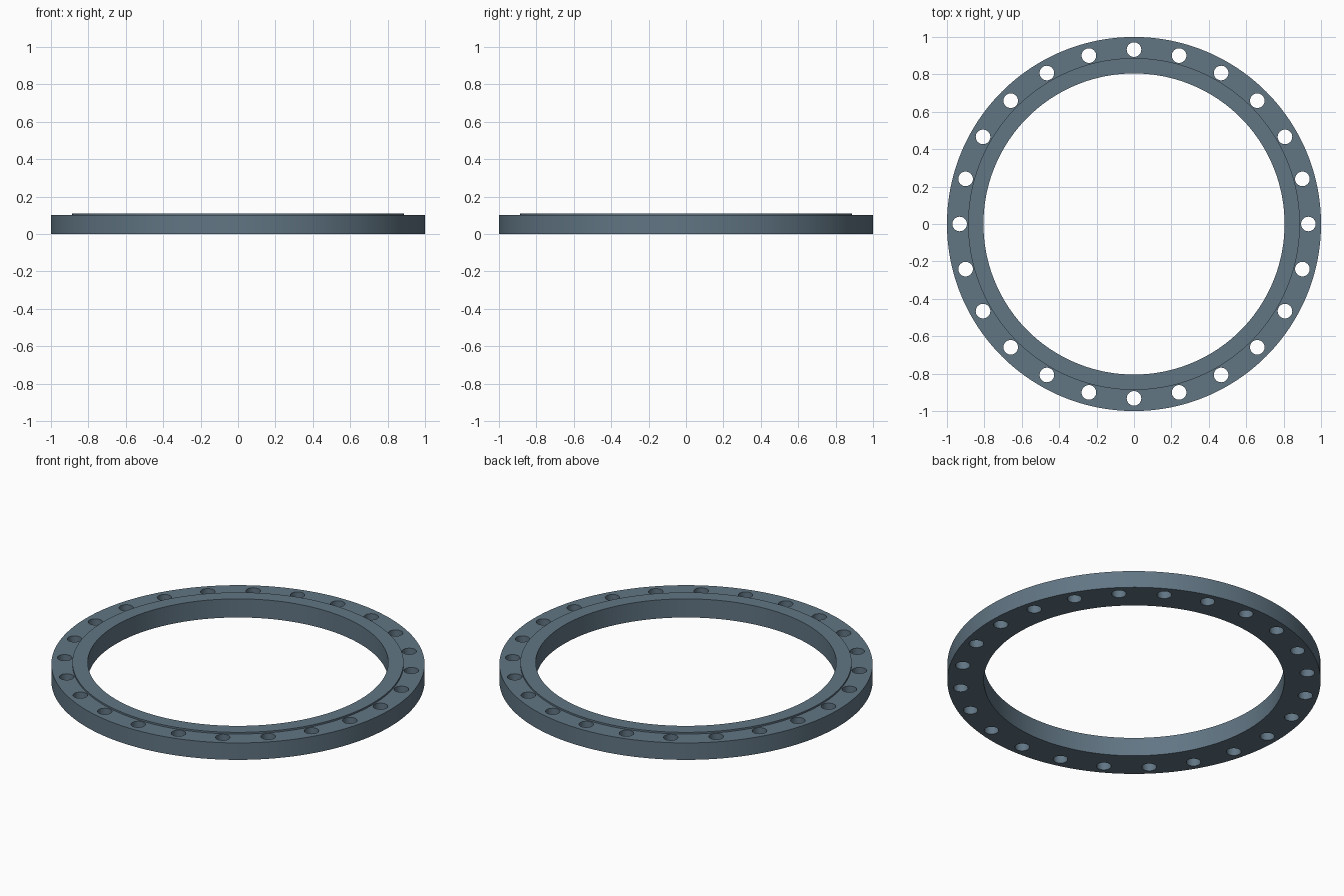
import bpy, bmesh, math
from mathutils import Matrix

if "Cube" in bpy.data.objects:
    bpy.data.objects.remove(bpy.data.objects["Cube"])

SEGMENTS = 192
BOLTS = 24
BOLT_CIRCLE, BOLT_RADIUS = 0.932, 0.039


def add_object(name, bm):
    bmesh.ops.recalc_face_normals(bm, faces=bm.faces)
    mesh = bpy.data.meshes.new(name)
    bm.to_mesh(mesh)
    bm.free()
    obj = bpy.data.objects.new(name, mesh)
    bpy.context.collection.objects.link(obj)
    return obj


# Flange ring: closed (radius, height) profile with raised inner sealing face
profile = [(0.805, 0), (1.0, 0), (1.0, 0.1), (0.887, 0.1), (0.887, 0.11), (0.805, 0.11)]
bm = bmesh.new()
rings = []
for i in range(SEGMENTS):
    a = 2 * math.pi * i / SEGMENTS
    rings.append([bm.verts.new((r * math.cos(a), r * math.sin(a), z)) for r, z in profile])
for i in range(SEGMENTS):
    cur, nxt = rings[i], rings[(i + 1) % SEGMENTS]
    for j in range(len(profile)):
        k = (j + 1) % len(profile)
        bm.faces.new((cur[j], nxt[j], nxt[k], cur[k]))
flange = add_object("flange_ring", bm)

# Bolt hole cutters, evenly spaced on the bolt circle
bm = bmesh.new()
for i in range(BOLTS):
    a = 2 * math.pi * i / BOLTS
    place = Matrix.Translation((BOLT_CIRCLE * math.cos(a), BOLT_CIRCLE * math.sin(a), 0.05))
    bmesh.ops.create_cone(bm, cap_ends=True, segments=40, radius1=BOLT_RADIUS,
                          radius2=BOLT_RADIUS, depth=0.3, matrix=place)
cutter = add_object("bolt_hole_cutter", bm)
cutter.hide_render = True

# Drill the holes, then discard the cutter
drill = flange.modifiers.new("bolt_holes", 'BOOLEAN')
drill.operation = 'DIFFERENCE'
drill.solver = 'EXACT'
drill.object = cutter
bpy.context.view_layer.objects.active = flange
flange.select_set(True)
cutter.select_set(False)
bpy.ops.object.modifier_apply(modifier=drill.name)
bpy.data.objects.remove(cutter)
bpy.ops.object.shade_smooth_by_angle(angle=math.radians(30))

# Slate steel finish
steel = bpy.data.materials.new("slate_steel")
steel.diffuse_color = (0.12, 0.18, 0.23, 1)
steel.use_nodes = True
steel.node_tree.nodes["Principled BSDF"].inputs["Base Color"].default_value = steel.diffuse_color
flange.data.materials.append(steel)
